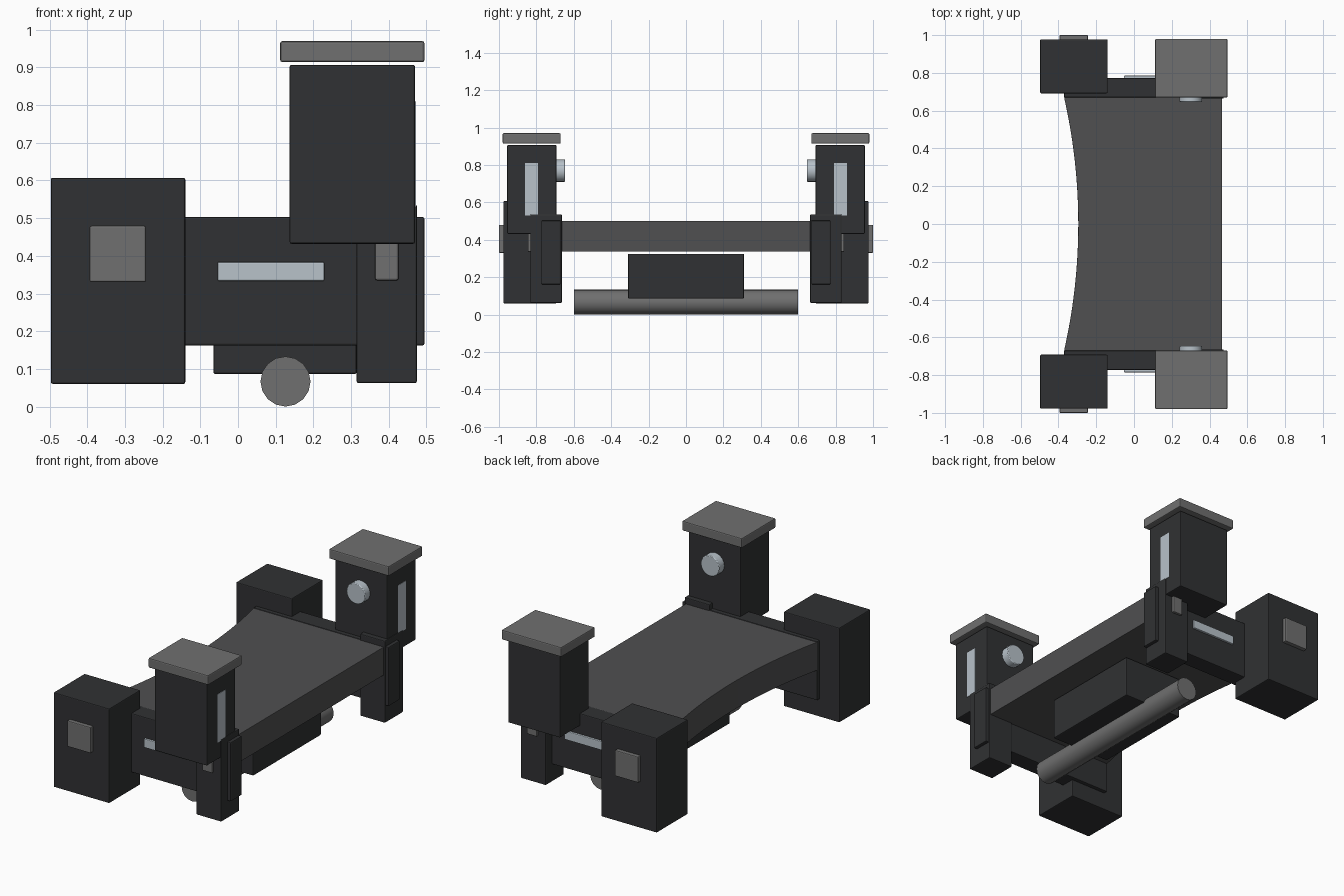
import bpy, bmesh, math
from mathutils import Matrix

if "Cube" in bpy.data.objects:
    bpy.data.objects.remove(bpy.data.objects["Cube"])


def material(name, rgb):
    m = bpy.data.materials.new(name)
    m.diffuse_color = (*rgb, 1)
    m.use_nodes = True
    m.node_tree.nodes["Principled BSDF"].inputs["Base Color"].default_value = m.diffuse_color
    return m


BLACK = material("black", (0.03, 0.031, 0.033))
DECK = material("deck_grey", (0.08, 0.08, 0.082))
GREY = material("mid_grey", (0.16, 0.16, 0.16))
LIGHT = material("pale_blue", (0.48, 0.54, 0.59))


def finish(bm, name, mat, bevel):
    bmesh.ops.recalc_face_normals(bm, faces=bm.faces)
    me = bpy.data.meshes.new(name)
    bm.to_mesh(me)
    bm.free()
    me.materials.append(mat)
    ob = bpy.data.objects.new(name, me)
    bpy.context.collection.objects.link(ob)
    if bevel:
        b = ob.modifiers.new("bevel", 'BEVEL')
        b.width, b.segments, b.limit_method = bevel, 2, 'ANGLE'
        b.angle_limit = math.radians(50)
    return ob


def box(name, x, y, z, mat, bevel=0.005):
    bm = bmesh.new()
    bmesh.ops.create_cube(bm, size=1)
    for v in bm.verts:
        for i, r in enumerate((x, y, z)):
            v.co[i] = sum(r) / 2 + v.co[i] * (r[1] - r[0])
    return finish(bm, name, mat, bevel)


def rod(name, x, y, z, radius, sides, mat, bevel=0.003):
    # cylinder lying along y
    bm = bmesh.new()
    mtx = Matrix.Translation((x, sum(y) / 2, z)) @ Matrix.Rotation(math.pi / 2, 4, 'X')
    bmesh.ops.create_cone(bm, cap_ends=True, segments=sides, radius1=radius,
                          radius2=radius, depth=y[1] - y[0], matrix=mtx)
    ob = finish(bm, name, mat, bevel)
    bpy.context.view_layer.objects.active = ob
    ob.select_set(True)
    bpy.ops.object.shade_smooth_by_angle(angle=math.radians(35))
    ob.select_set(False)
    return ob


# parts that repeat on both ends: name, x, distance from centre in y, z, material, bevel
paired = [
    ("rear_block", (-0.497, -0.14), (0.692, 0.977), (0.06, 0.607), BLACK, 0.005),
    ("rear_block_plate", (-0.394, -0.244), (0.96, 1.0), (0.33, 0.48), GREY, 0.005),
    ("side_panel", (-0.37, 0.495), (0.67, 0.773), (0.162, 0.503), BLACK, 0.005),
    ("side_strip", (-0.054, 0.229), (0.75, 0.785), (0.333, 0.384), LIGHT, 0.004),
    ("front_leg", (0.315, 0.475), (0.664, 0.832), (0.062, 0.536), BLACK, 0.005),
    ("front_leg_plate", (0.364, 0.426), (0.81, 0.846), (0.335, 0.48), GREY, 0.005),
    ("post", (0.137, 0.47), (0.693, 0.956), (0.432, 0.907), BLACK, 0.005),
    ("post_cap", (0.112, 0.495), (0.67, 0.98), (0.914, 0.97), GREY, 0.006),
    ("post_window", (0.45, 0.472), (0.79, 0.86), (0.53, 0.81), LIGHT, 0),
]
for side, s in (("left", -1), ("right", 1)):
    for name, x, y, z, mat, bev in paired:
        box(f"{side}_{name}", x, tuple(sorted((s * y[0], s * y[1]))), z, mat, bev)
    rod(f"{side}_post_knob", 0.30, tuple(sorted((s * 0.647, s * 0.70))), 0.77, 0.06, 20, LIGHT, 0.004)

# deck with a concave back edge
half, dip = 0.67, 0.075
radius = (half ** 2 + dip ** 2) / (2 * dip)
back_x = -0.295
outline = [(0.467, -half), (0.467, half)]
for i in range(25):
    y = half - 2 * half * i / 24
    outline.append((back_x - radius + math.sqrt(radius ** 2 - y * y), y))
bm = bmesh.new()
base = bm.faces.new([bm.verts.new((x, y, 0.337)) for x, y in outline])
ext = bmesh.ops.extrude_face_region(bm, geom=[base])
for v in ext["geom"]:
    if isinstance(v, bmesh.types.BMVert):
        v.co.z = 0.5
# keep the underside closed after the extrusion
if base not in set(bm.faces):
    bm.faces.new([v for v in bm.verts if v.co.z < 0.4])
finish(bm, "deck", DECK, 0.002)

# box under the deck and the roller below it
box("under_box", (-0.065, 0.315), (-0.31, 0.31), (0.086, 0.325), BLACK)
rod("roller", 0.126, (-0.6, 0.6), 0.0665, 0.0665, 16, GREY, 0)
